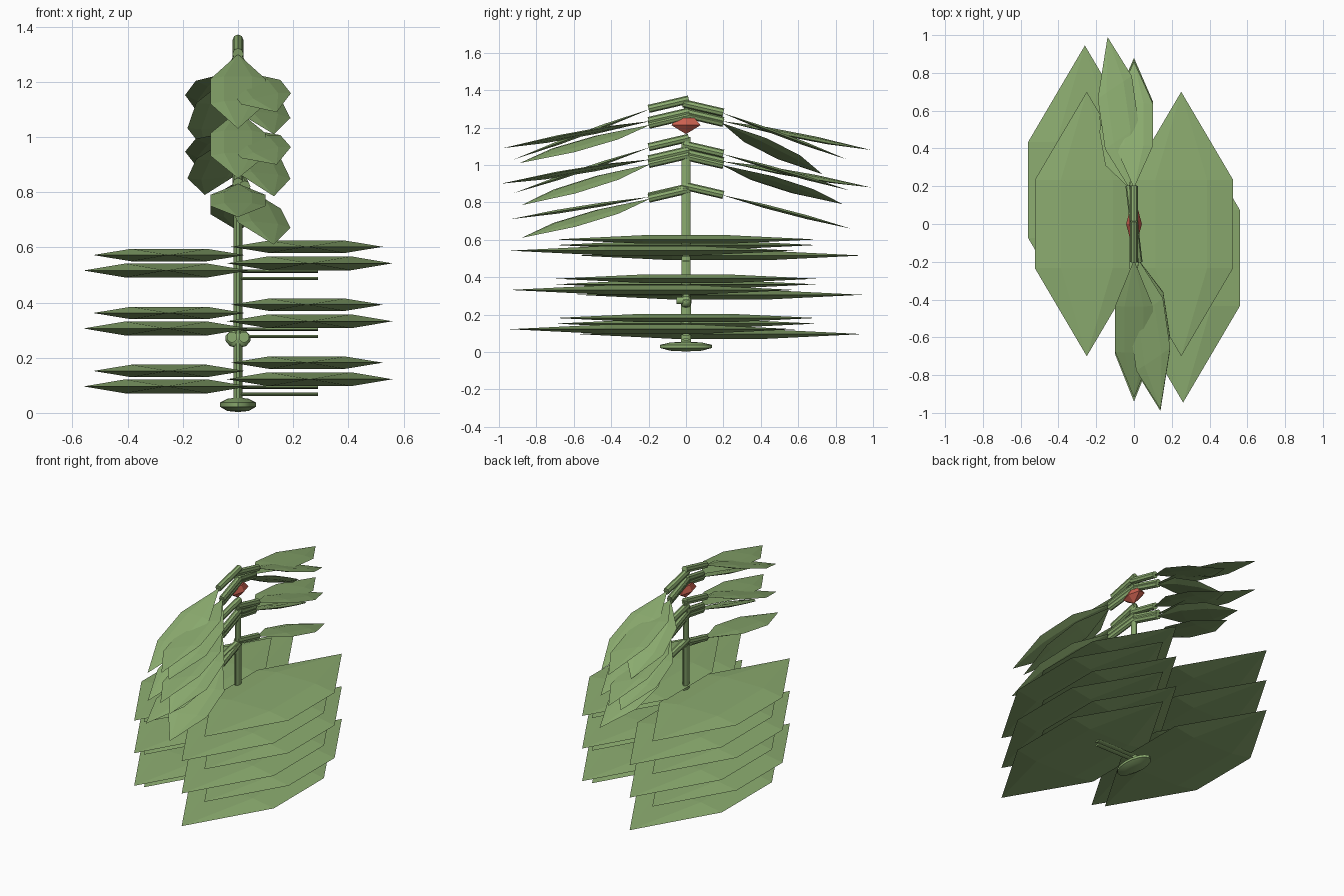
import bpy, bmesh, math
from mathutils import Vector

if "Cube" in bpy.data.objects:
    bpy.data.objects.remove(bpy.data.objects["Cube"])


def material(name, rgb):
    m = bpy.data.materials.new(name)
    m.diffuse_color = (*rgb, 1)
    m.use_nodes = True
    m.node_tree.nodes["Principled BSDF"].inputs["Base Color"].default_value = m.diffuse_color
    return m


GREEN = material("leaf green", (0.26, 0.41, 0.16))
RED = material("bud red", (0.60, 0.12, 0.08))


def loft(name, rings, mat=GREEN, smooth=False):
    """Skin a closed solid over a list of rings (a ring of one point is a tip)."""
    bm = bmesh.new()
    loops = [[bm.verts.new(p) for p in r] for r in rings]
    for a, b in zip(loops, loops[1:]):
        n = max(len(a), len(b))
        for i in range(n):
            j = (i + 1) % n
            if len(a) == 1:
                bm.faces.new((a[0], b[j], b[i]))
            elif len(b) == 1:
                bm.faces.new((a[i], a[j], b[0]))
            else:
                bm.faces.new((a[i], a[j], b[j], b[i]))
    for end in (loops[0], loops[-1]):
        if len(end) > 2:
            bm.faces.new(end)
    bmesh.ops.recalc_face_normals(bm, faces=bm.faces)
    me = bpy.data.meshes.new(name)
    bm.to_mesh(me)
    bm.free()
    me.materials.append(mat)
    ob = bpy.data.objects.new(name, me)
    bpy.context.collection.objects.link(ob)
    if smooth:
        bpy.ops.object.select_all(action='DESELECT')
        ob.select_set(True)
        bpy.context.view_layer.objects.active = ob
        bpy.ops.object.shade_smooth_by_angle(angle=math.radians(40))
    return ob


def section(c, u, v, n):
    c, u, v = Vector(c), Vector(u), Vector(v)
    return [c + u * math.cos(a) + v * math.sin(a)
            for a in (2 * math.pi * k / n for k in range(n))]


def leaf(name, root, tip, w, thick):
    """Flat six-sided blade: tip, two full sections at the thirds, tip."""
    root, tip, w = Vector(root), Vector(tip), Vector(w)
    v = (tip - root).cross(w).normalized() * thick
    rings = [section(root.lerp(tip, f), w, v, 6) for f in (1 / 3, 2 / 3)]
    loft(name, [[root], *rings, [tip]])


def stalk(name, a, b, side, r, n=8, smooth=True):
    """Elliptical rod from a to b; side is its half width vector."""
    a, b, side = Vector(a), Vector(b), Vector(side)
    v = (b - a).cross(side).normalized() * r
    loft(name, [section(a, side, v, n), section(b, side, v, n)], smooth=smooth)


def lathe(name, profile, sx, sy, n, mat=GREEN, smooth=False):
    """Upright oval solid; profile holds (relative radius, height)."""
    loft(name, [section((0, 0, z), (r * sx, 0, 0), (0, r * sy, 0), n) if r else [(0, 0, z)]
                for r, z in profile], mat, smooth)


# Foot and main stem
lathe("foot", [(0, 0.003), (0.6, 0.007), (1, 0.022), (1, 0.038), (0.6, 0.051), (0, 0.056)],
      0.065, 0.14, 16, smooth=True)
lathe("stem", [(1, 0.03), (0.95, 1.15)], 0.016, 0.027, 10, smooth=True)

# Three tiers of broad level leaves, mirrored through the stem
for tier in range(3):
    z0 = 0.21 * tier
    for s, zs in ((-1, (0.152, 0.096)), (1, (0.182, 0.122))):
        for z, cx, cy, hx, hy, t in ((zs[0], 0.25, 0, 0.275, 0.70, 0.026),
                                     (zs[1], 0.26, -0.18, 0.30, 0.765, 0.029)):
            leaf("broad_leaf", (s * cx, s * cy - hy, z + z0), (s * cx, s * cy + hy, z + z0),
                 (hx, 0, 0), t)
    # Paired side twigs
    stalk("twig", (0, 0, 0.067 + z0), (0.29, 0, 0.067 + z0), (0, 0.02, 0), 0.006)
    stalk("twig", (0, 0, 0.093 + z0), (0.29, 0, 0.093 + z0), (0, 0.02, 0), 0.006)

# Knot on the stem with two round buttons in front
lathe("knot", [(0, 0.235), (0.65, 0.242), (1, 0.262), (1, 0.278), (0.65, 0.296), (0, 0.302)],
      0.046, 0.03, 12, smooth=True)
for s in (-1, 1):
    stalk("knot_button", (s * 0.022, -0.05, 0.275), (s * 0.022, 0.01, 0.275),
          (0.019, 0, 0), 0.02, 10)

# Red bud
lathe("bud", [(0, 1.165), (1, 1.213), (0.6, 1.25), (0, 1.258)], 0.042, 0.09, 6, RED)

# Upper drooping leaves: (side, root z, tip x, tip y, tip z, width vector)
STRAIGHT = (0.10, 0, 0)
SKEW = (0.09, 0.06, 0.02)
STEEP = (0.095, 0.06, -0.01)
upper = [
    (-1, 1.300, 0, 0.92, 1.03, STRAIGHT), (1, 1.280, 0, 0.86, 1.03, STRAIGHT),
    (-1, 1.235, 0.14, 0.98, 1.09, SKEW), (1, 1.235, 0.14, 0.99, 1.08, SKEW),
    (-1, 1.215, 0.13, 0.89, 1.01, STEEP), (1, 1.225, 0.12, 0.73, 0.95, STEEP),
    (-1, 1.095, 0, 0.92, 0.85, STRAIGHT), (1, 1.060, 0, 0.87, 0.865, STRAIGHT),
    (-1, 1.030, 0.14, 0.99, 0.90, SKEW), (1, 1.020, 0.14, 0.99, 0.88, SKEW),
    (-1, 1.005, 0.13, 0.88, 0.785, STEEP), (1, 1.000, 0.12, 0.84, 0.79, STEEP),
    (-1, 0.830, 0, 0.94, 0.71, STRAIGHT), (1, 0.840, 0, 0.88, 0.66, STRAIGHT),
    (-1, 0.820, 0.13, 0.88, 0.61, STEEP),
]
for s, rz, tx, ty, tz, w in upper:
    rx = 0 if w is STRAIGHT else -s * 0.025
    # the pattern on the far side is the near side turned half way round
    leaf("drooping_leaf", (rx, s * 0.19, rz), (-s * tx, s * ty, tz),
         (w[0], w[1], -s * w[2]) if s < 0 else (-w[0], -w[1], w[2]), 0.012)
    stalk("leaf_stalk", (0, -s * 0.015, rz + 0.05), (rx, s * 0.20, rz), (0.02, 0, 0), 0.022, 8)
